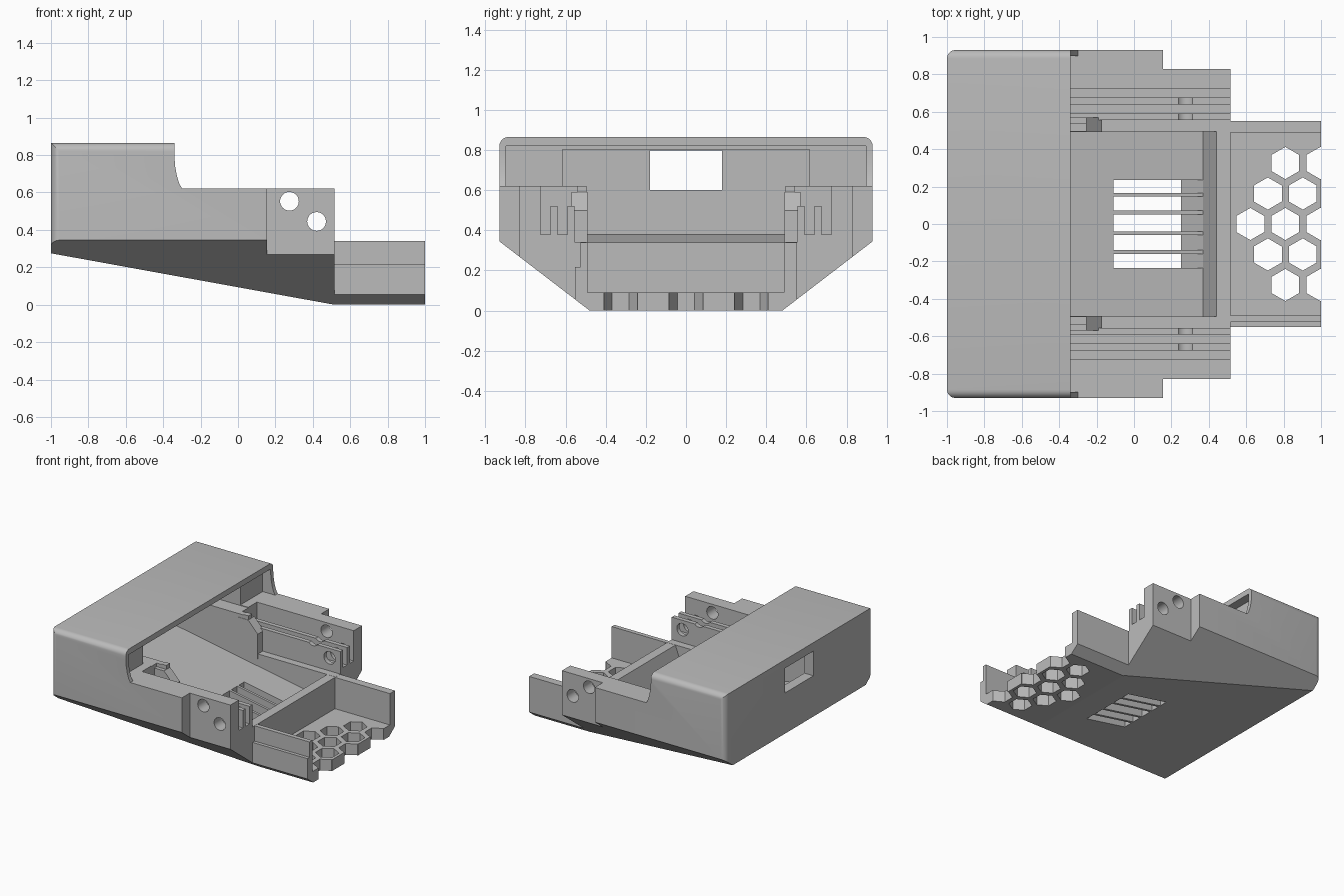
import bpy, bmesh
from mathutils import Vector

cube = bpy.data.objects.get("Cube")
if cube:
    bpy.data.objects.remove(cube, do_unlink=True)

grey = bpy.data.materials.new("plain grey")
grey.use_nodes = True
grey.diffuse_color = (0.5, 0.5, 0.5, 1)
grey.node_tree.nodes["Principled BSDF"].inputs["Base Color"].default_value = (0.5, 0.5, 0.5, 1)


def prism(name, pts, axis, lo, hi, round_edge=None, radius=0.045):
    """Extrude a flat outline along one axis, optionally rounding chosen edges."""
    place = {"x": lambda a, b, t: (t, a, b),
             "y": lambda a, b, t: (a, t, b),
             "z": lambda a, b, t: (a, b, t)}[axis]
    bm = bmesh.new()
    base = bm.faces.new([bm.verts.new(place(a, b, lo)) for a, b in pts])
    ext = bmesh.ops.extrude_face_region(bm, geom=[base])
    shift = Vector(place(0, 0, hi - lo))
    bmesh.ops.translate(bm, vec=shift,
                        verts=[v for v in ext["geom"] if isinstance(v, bmesh.types.BMVert)])
    bmesh.ops.recalc_face_normals(bm, faces=bm.faces)
    if round_edge:
        edges = [e for e in bm.edges if round_edge(*[v.co for v in e.verts])]
        bmesh.ops.bevel(bm, geom=edges, offset=radius, segments=6, profile=0.5, affect="EDGES")
    mesh = bpy.data.meshes.new(name)
    bm.to_mesh(mesh)
    bm.free()
    ob = bpy.data.objects.new(name, mesh)
    bpy.context.collection.objects.link(ob)
    mesh.materials.append(grey)
    return ob


def box(name, x, y, z):
    return prism(name, [(x[0], y[0]), (x[1], y[0]), (x[1], y[1]), (x[0], y[1])], "z", *z)


def cylinder(name, loc, radius, depth, sides, rotation=(0, 0, 0)):
    bpy.ops.mesh.primitive_cylinder_add(vertices=sides, radius=radius, depth=depth,
                                        location=loc, rotation=rotation)
    ob = bpy.context.object
    ob.name = name
    ob.data.materials.append(grey)
    return ob


def cut(target, cutter, operation="DIFFERENCE"):
    bpy.context.view_layer.objects.active = target
    mod = target.modifiers.new("cut", "BOOLEAN")
    mod.operation = operation
    mod.solver = "EXACT"
    mod.object = cutter
    bpy.ops.object.modifier_apply(modifier=mod.name)
    bpy.data.objects.remove(cutter, do_unlink=True)


def finish(ob):
    bpy.ops.object.select_all(action="DESELECT")
    ob.select_set(True)
    bpy.context.view_layer.objects.active = ob
    bpy.ops.object.shade_smooth_by_angle(angle=0.5)


# Main housing: chamfered section with rounded top and rear corner edges
def housing_edges(a, b):
    top = a.z > 0.8 and b.z > 0.8 and abs(a.x - b.x) > 0.1
    rear = a.x < -0.9 and b.x < -0.9 and abs(a.y - b.y) < 0.01
    return top or rear


section = [(-0.48, 0), (0.48, 0), (0.93, 0.345), (0.93, 0.865), (-0.93, 0.865), (-0.93, 0.345)]
housing = prism("housing", section, "x", -1, 0.515, housing_edges)

# Sloped underside
cut(housing, prism("slope", [(-1.1, 0.293), (0.515, 0), (0.6, -0.015), (0.6, -0.2), (-1.1, -0.2)],
                   "y", -1.2, 1.2))
# Scooped front of the raised hood
cut(housing, prism("scoop", [(-0.34, 1), (-0.34, 0.79), (-0.336, 0.74), (-0.327, 0.69),
                             (-0.315, 0.65), (-0.3, 0.622), (0.7, 0.622), (0.7, 1)],
                   "y", -1.2, 1.2))
# Shallow lid recess and deep hood cavity
cut(housing, box("recess", (-0.41, -0.2), (-0.897, 0.897), (0.622, 0.82)))
cut(housing, box("hood_cavity", (-0.92, -0.3), (-0.615, 0.615), (0.618, 0.803)))
# Main tray with a sloping floor and a low front cross wall
cut(housing, prism("tray", [(-0.92, 0.38), (0.37, 0.146), (0.44, 0.34), (0.7, 0.34),
                            (0.7, 0.7), (-0.92, 0.7)], "y", -0.495, 0.495))
# Rear window
cut(housing, box("window", (-1.1, -0.8), (-0.18, 0.18), (0.6, 0.797)))

for s in (-1, 1):
    def span(a, b):
        return tuple(sorted((s * a, s * b)))
    # Narrowed front flank
    cut(housing, box("flank", (0.155, 0.7), span(0.83, 1.1), (-0.1, 1)))
    # Ledge beside the tray, then the rail channel and its two grooves
    cut(housing, box("ledge", (-0.255, 0.7), span(0.48, 0.555), (0.341, 0.8)))
    cut(housing, box("rail_top", (-0.34, 0.7), span(0.54, 0.725), (0.52, 0.8)))
    for a, b in ((0.675, 0.725), (0.59, 0.64)):
        cut(housing, box("groove", (-0.34, 0.7), span(a, b), (0.38, 0.8)))
    # Ramped catch at the rear of the rail
    catch = prism("catch_" + ("left" if s > 0 else "right"),
                  [(-0.345, 0.3), (-0.17, 0.3), (-0.17, 0.5), (-0.255, 0.59), (-0.345, 0.59)],
                  "y", *span(0.492, 0.57))
    cut(housing, catch, "UNION")

# Cross holes through both flanks
for x, z in ((0.275, 0.553), (0.42, 0.445)):
    cut(housing, cylinder("hole", (x, 0, z), 0.05, 3, 32, (1.5708, 0, 0)))

# Floor vent: five slots with a slanted front end
for a, b in ((-0.235, -0.16), (-0.14, -0.06), (-0.04, 0.052), (0.072, 0.147), (0.167, 0.235)):
    cut(housing, prism("vent", [(-0.11, -0.05), (0.135, -0.05), (0.37, 0.146),
                                (0.37, 0.18), (-0.11, 0.4)], "y", a, b))
finish(housing)

# Front bin, open at its end
bin_section = [(-0.48, 0), (0.48, 0), (0.552, 0.055), (0.552, 0.34), (-0.552, 0.34), (-0.552, 0.055)]
front_bin = prism("front_bin", bin_section, "x", 0.505, 1)
cut(front_bin, box("bin_inside", (0.512, 1.2), (-0.49, 0.488), (0.09, 0.6)))
cut(front_bin, box("side_step", (0.515, 1.2), (-0.7, -0.525), (0.218, 0.6)))

# Honeycomb openings in the bin floor
pitch = 0.187
for row in range(-2, 3):
    for col in range(3):
        x = 0.622 + col * pitch + (0.5 * pitch if row % 2 else 0)
        if x > 1.05 or (abs(row) == 2 and col == 0):
            continue
        cut(front_bin, cylinder("hex", (x, row * 0.163, 0.04), 0.086, 0.3, 6))
finish(front_bin)
